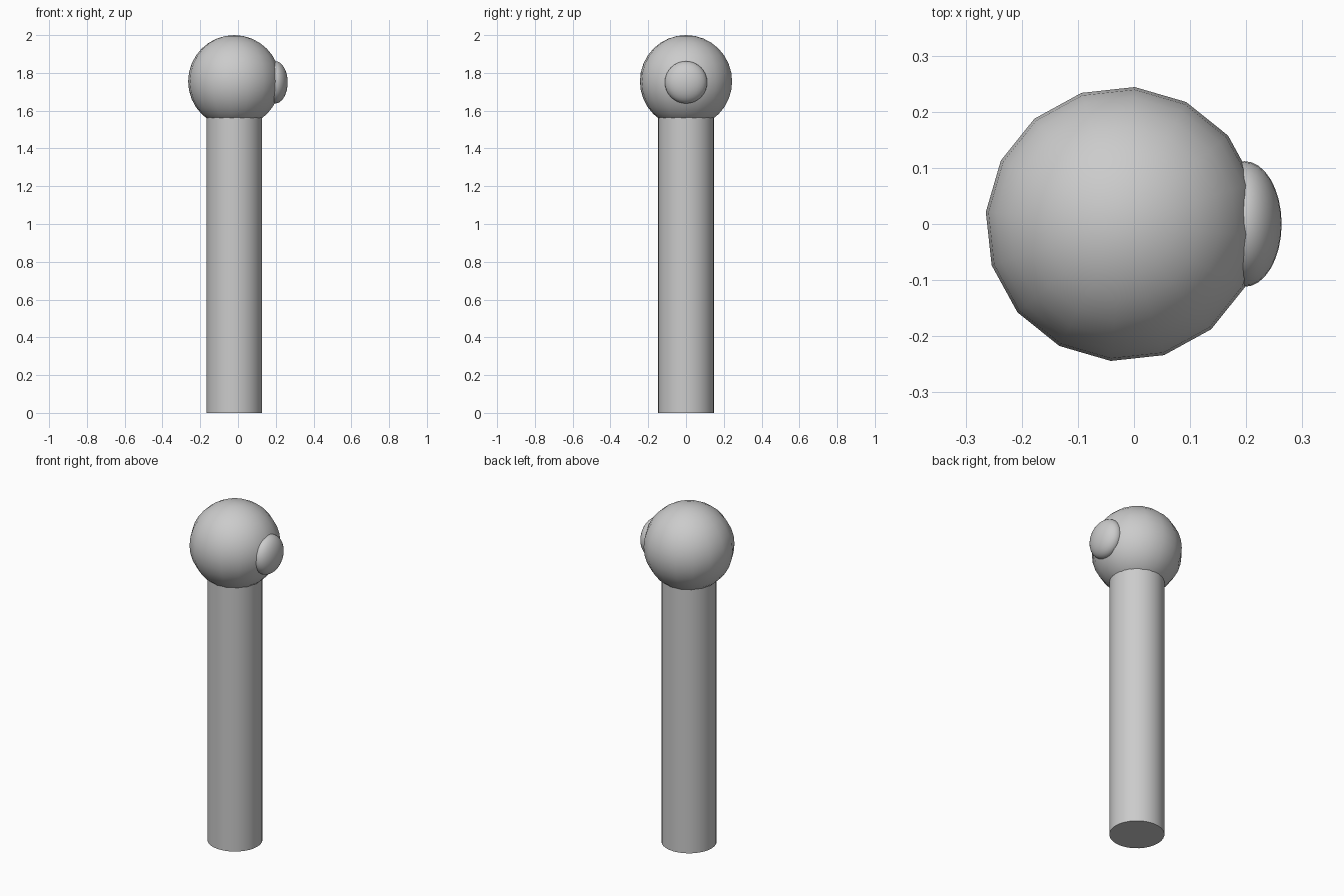
import bpy
import math

if "Cube" in bpy.data.objects:
    bpy.data.objects.remove(bpy.data.objects["Cube"])

CX = -0.02      # shared axis of the post and ball
BALL_Z = 1.755


def finish(obj, name, scale=(1, 1, 1)):
    obj.name = name
    obj.scale = scale
    bpy.ops.object.transform_apply(location=False, rotation=True, scale=True)
    bpy.ops.object.shade_smooth_by_angle(angle=math.radians(45))
    return obj


def ball(name, radius, loc, segments, rings, rot=(0, 0, 0), scale=(1, 1, 1)):
    bpy.ops.mesh.primitive_uv_sphere_add(segments=segments, ring_count=rings,
                                         radius=radius, location=loc, rotation=rot)
    return finish(bpy.context.object, name, scale)


# Straight round post, ending inside the ball
post_top = 1.65
bpy.ops.mesh.primitive_cylinder_add(vertices=32, radius=0.148, depth=post_top,
                                    location=(CX, 0, post_top / 2))
finish(bpy.context.object, "post")

# Faceted-outline ball on top
ball("head_ball", 0.245, (CX, 0, BALL_Z), 16, 16, rot=(0, 0, math.radians(-5)))

# Flattened button on the right side of the ball
ball("side_button", 0.112, (0.197, 0, 1.75), 32, 16, scale=(0.59, 1, 1))
